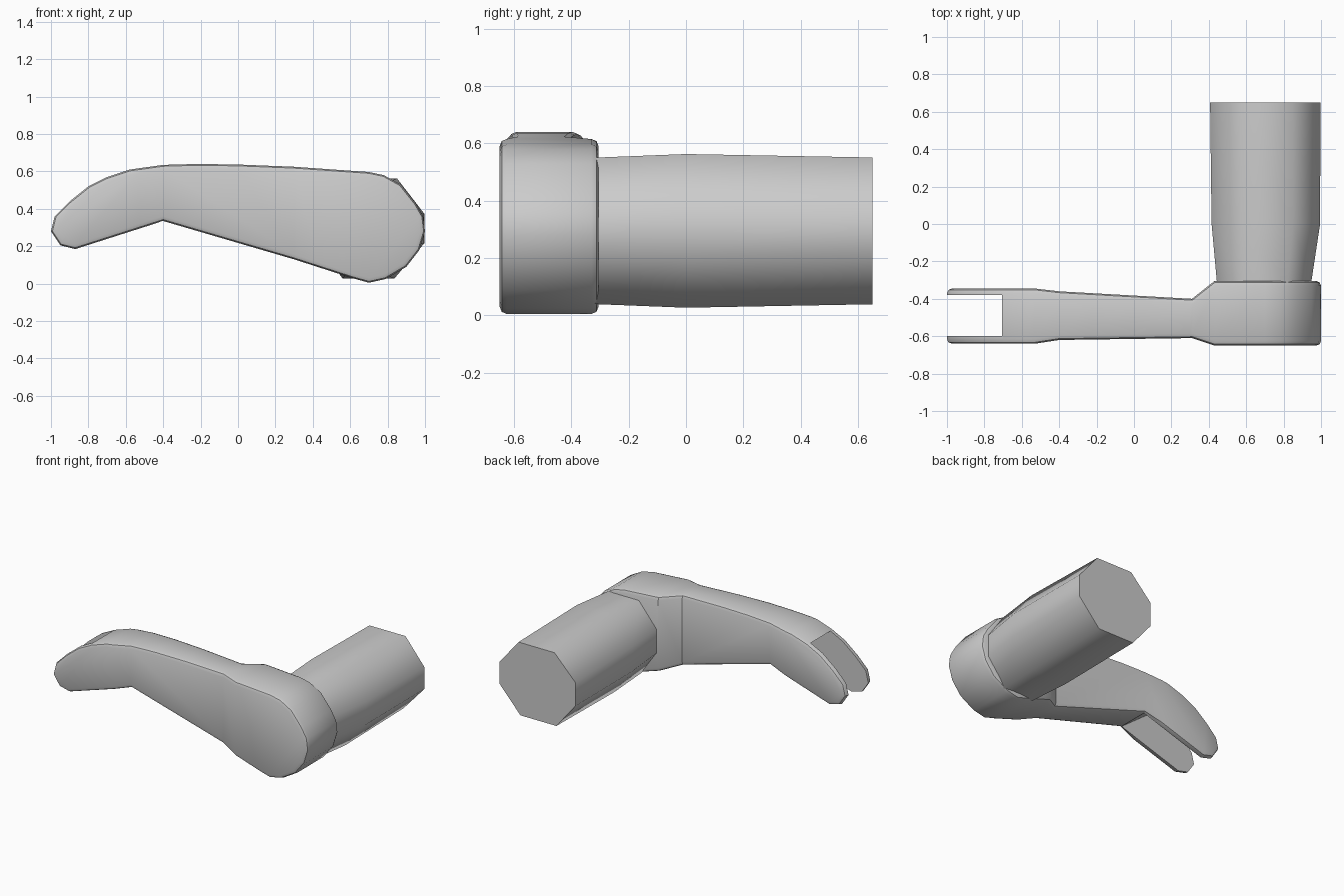
import bpy
import bmesh
import math
from mathutils import Vector

cube = bpy.data.objects.get("Cube")
if cube:
    bpy.data.objects.remove(cube, do_unlink=True)

grey = bpy.data.materials.new("plain grey")
grey.use_nodes = True
colour = (0.6, 0.6, 0.6, 1)
grey.diffuse_color = colour
grey.node_tree.nodes["Principled BSDF"].inputs["Base Color"].default_value = colour


def finish(bm, name):
    bmesh.ops.recalc_face_normals(bm, faces=bm.faces)
    mesh = bpy.data.meshes.new(name)
    bm.to_mesh(mesh)
    bm.free()
    mesh.materials.append(grey)
    obj = bpy.data.objects.new(name, mesh)
    bpy.context.collection.objects.link(obj)
    return obj


def prism(outline, y0, y1):
    """Extrude an x-z outline along y."""
    bm = bmesh.new()
    face = bm.faces.new([bm.verts.new((x, y0, z)) for x, z in outline])
    ext = bmesh.ops.extrude_face_region(bm, geom=[face])
    moved = [v for v in ext["geom"] if isinstance(v, bmesh.types.BMVert)]
    bmesh.ops.translate(bm, verts=moved, vec=(0, y1 - y0, 0))
    # keep the starting cap if the extrusion removed it
    holes = [e for e in bm.edges if e.is_boundary]
    if holes:
        bmesh.ops.holes_fill(bm, edges=holes, sides=0)
    return bm


def smooth(obj, degrees):
    bpy.ops.object.select_all(action='DESELECT')
    obj.select_set(True)
    bpy.context.view_layer.objects.active = obj
    bpy.ops.object.shade_smooth_by_angle(angle=math.radians(degrees))


# Arm outline: curved fork on the left, round hub on the right
outline = [(-1, .28), (-.98, .36), (-.9, .44), (-.8, .52), (-.7, .57),
           (-.58, .61), (-.4, .635), (-.22, .64), (0, .637), (.3, .625),
           (.7, .597), (.78, .58), (.87, .53), (.95, .43), (.99, .36),
           (1, .28), (.97, .18), (.9, .09), (.79, .025), (.7, .005),
           (.61, .03), (.3, .13), (-.4, .335), (-.87, .185), (-.95, .205)]
# Stations along the arm: x, front y, back y
stations = [(-1, -.64, -.345), (-.53, -.64, -.345), (-.4, -.62, -.36),
            (.31, -.61, -.40), (.43, -.65, -.305), (1, -.65, -.305)]


def width_at(x, side):
    for a, b in zip(stations, stations[1:]):
        if x <= b[0] + 1e-5:
            t = (x - a[0]) / (b[0] - a[0])
            return a[side] + t * (b[side] - a[side])
    return stations[-1][side]


bm = prism(outline, -1, 0)
for x, _, _ in stations[1:-1]:
    bmesh.ops.bisect_plane(bm, geom=bm.verts[:] + bm.edges[:] + bm.faces[:],
                           dist=1e-4, plane_co=(x, 0, 0), plane_no=(1, 0, 0))
for v in bm.verts:
    v.co.y = width_at(v.co.x, 1 if v.co.y < -.5 else 2)
bmesh.ops.recalc_face_normals(bm, faces=bm.faces)
bm.normal_update()
# Round the rims where the side faces meet the outline
rims = [e for e in bm.edges if len(e.link_faces) == 2 and
        abs(abs(e.link_faces[0].normal.y) - abs(e.link_faces[1].normal.y)) > .5]
bmesh.ops.bevel(bm, geom=rims, offset=.025, segments=2, profile=.5,
                affect='EDGES', clamp_overlap=True)
arm = finish(bm, "forked_arm")

# Slot between the prongs, with a slanted inner end
slot = finish(prism([(-1.2, -.1), (.17, -.1), (-1.05, .83), (-1.2, .83)],
                    -.60, -.38), "slot_cutter")
slot.hide_render = True
cut = arm.modifiers.new("slot", 'BOOLEAN')
cut.operation = 'DIFFERENCE'
cut.solver = 'EXACT'
cut.object = slot
bpy.context.view_layer.objects.active = arm
bpy.ops.object.modifier_apply(modifier=cut.name)
bpy.data.objects.remove(slot, do_unlink=True)
smooth(arm, 35)

# Peg: a swelling bar with an eight-sided section
section = [(1, -.3), (1, .3), (.5, 1), (-.45, 1),
           (-1, .35), (-1, -.3), (-.5, -1), (.45, -1)]
# Rings: y, centre x, half width, half height
rings = [(-.33, .695, .25, .255), (0, .705, .29, .268), (.65, .702, .295, .256)]
bm = bmesh.new()
loops = [[bm.verts.new((cx + u * w, y, .295 + v * h)) for u, v in section]
         for y, cx, w, h in rings]
count = len(section)
for a, b in zip(loops, loops[1:]):
    for i in range(count):
        j = (i + 1) % count
        bm.faces.new((a[i], a[j], b[j], b[i]))
bm.faces.new(loops[0])
bm.faces.new(loops[-1])
peg = finish(bm, "peg")
smooth(peg, 60)
